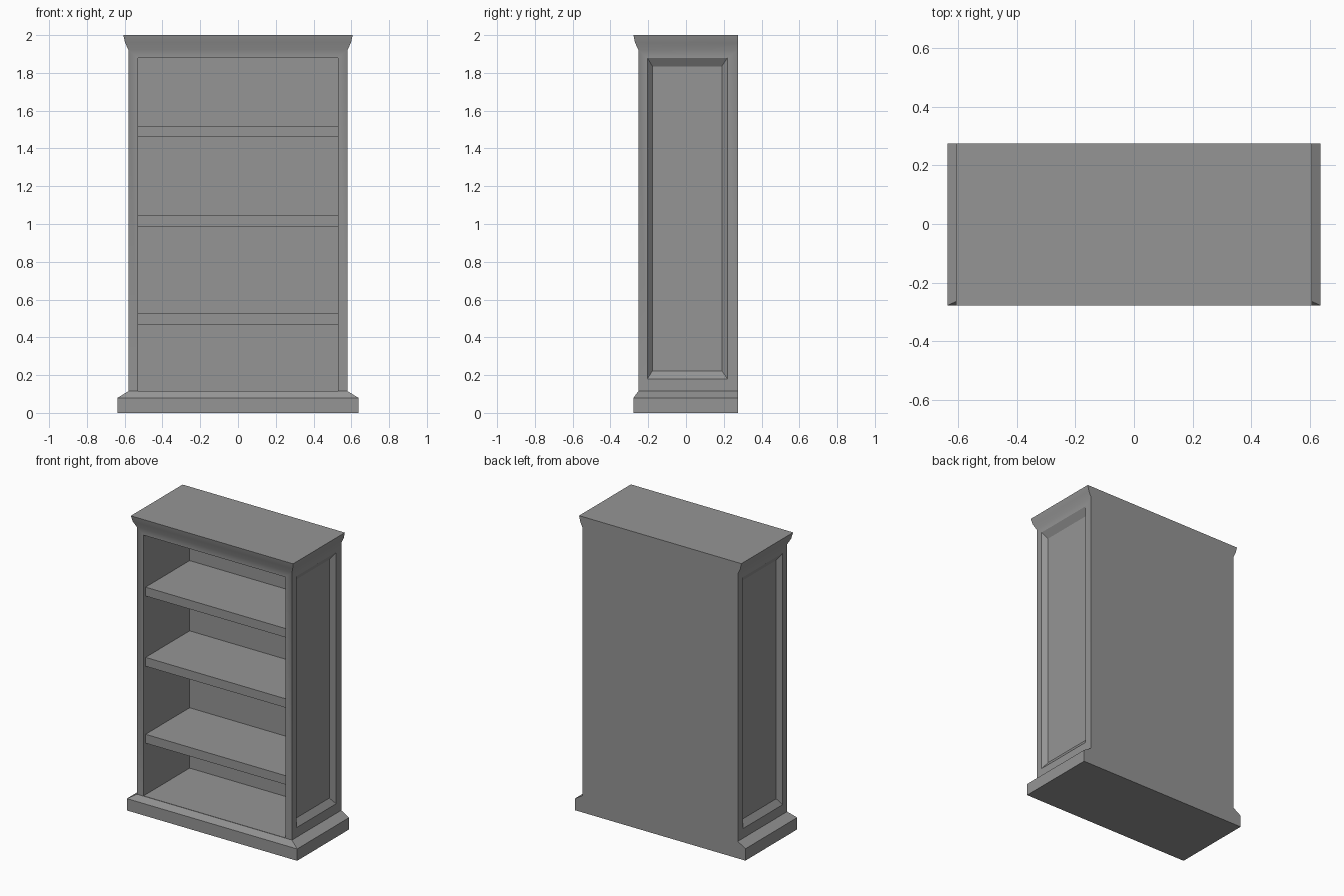
import bpy
import bmesh
import math

default = bpy.data.objects.get("Cube")
if default:
    bpy.data.objects.remove(default, do_unlink=True)

GREY = (0.3, 0.3, 0.3, 1.0)
mat = bpy.data.materials.new("plain grey")
mat.use_nodes = True
mat.diffuse_color = GREY
mat.node_tree.nodes["Principled BSDF"].inputs["Base Color"].default_value = GREY

BACK = 0.275


def finish(name, bm, smooth=False):
    bmesh.ops.recalc_face_normals(bm, faces=bm.faces)
    mesh = bpy.data.meshes.new(name)
    bm.to_mesh(mesh)
    bm.free()
    mesh.materials.append(mat)
    obj = bpy.data.objects.new(name, mesh)
    bpy.context.collection.objects.link(obj)
    if smooth:
        bpy.ops.object.select_all(action="DESELECT")
        obj.select_set(True)
        bpy.context.view_layer.objects.active = obj
        bpy.ops.object.shade_smooth_by_angle(angle=math.radians(32))
    return obj


def step_in(bm, face, axis, span, heights, level):
    """Inset a face, then fit it to a rectangle at the given level of its axis."""
    bmesh.ops.inset_individual(bm, faces=[face], thickness=0.01)
    mid = face.calc_center_median()
    for v in face.verts:
        v.co[axis] = level
        v.co[1 - axis] = span[int(v.co[1 - axis] > mid[1 - axis])]
        v.co.z = heights[int(v.co.z > mid.z)]


# Carcass: stacked rings of (half width, front, height) make plinth, body and crown
rings = [(0.637, -0.278, 0), (0.637, -0.278, 0.08), (0.58, -0.252, 0.115),
         (0.58, -0.252, 1.922), (0.598, -0.27, 1.96), (0.607, -0.278, 2.0)]
bm = bmesh.new()
loops = [[bm.verts.new((x, y, z)) for x, y in
          ((-w, front), (w, front), (w, BACK), (-w, BACK))]
         for w, front, z in rings]
bm.faces.new(loops[0][::-1])
bm.faces.new(loops[-1])
walls = [[bm.faces.new((a[i], a[(i + 1) % 4], b[(i + 1) % 4], b[i])) for i in range(4)]
         for a, b in zip(loops, loops[1:])]
front, left, _, right = walls[2]

# Open front: frame, then the hollow reaching to the back board
for depth in (-0.252, 0.24):
    step_in(bm, front, 1, (-0.53, 0.53), (0.117, 1.88), depth)

# Recessed side panels with sloping borders
for face, side in ((left, 1), (right, -1)):
    step_in(bm, face, 0, (-0.205, 0.22), (0.18, 1.88), side * 0.58)
    step_in(bm, face, 0, (-0.178, 0.19), (0.222, 1.835), side * 0.55)
finish("bookcase_carcass", bm, smooth=True)

# Shelves, set slightly behind the front frame
for name, z in (("lower", 0.495), ("middle", 1.015), ("upper", 1.49)):
    bm = bmesh.new()
    bmesh.ops.create_cube(bm, size=1)
    bmesh.ops.scale(bm, vec=(1.06, 0.47, 0.06), verts=bm.verts)
    bmesh.ops.translate(bm, vec=(0, 0.005, z), verts=bm.verts)
    finish(name + "_shelf", bm)
